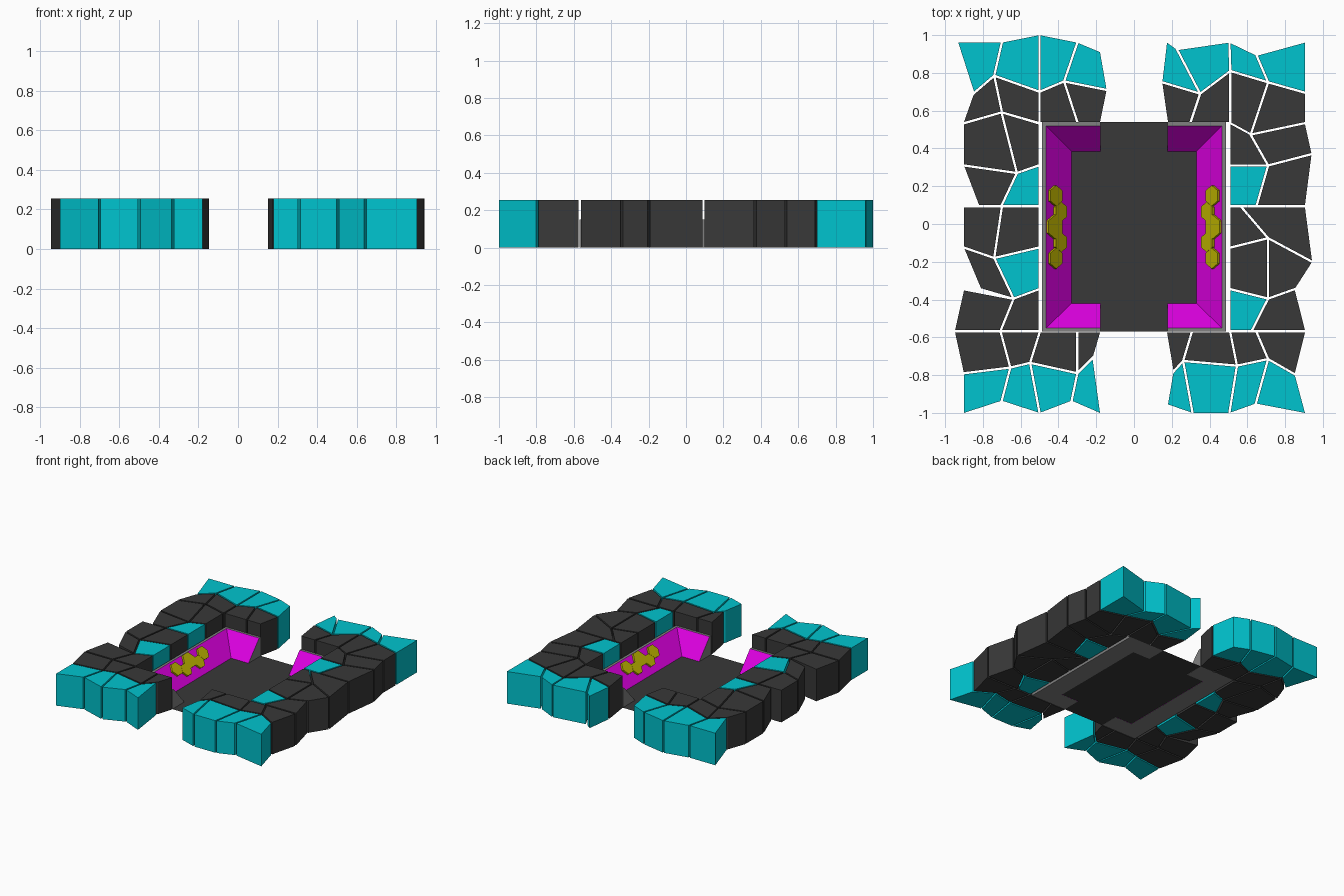
import bpy, bmesh, math
from mathutils import Vector, Matrix

if "Cube" in bpy.data.objects:
    bpy.data.objects.remove(bpy.data.objects["Cube"])

HEIGHT, GAP = 0.255, 0.006


def material(name, rgb):
    m = bpy.data.materials.new(name)
    m.diffuse_color = (*rgb, 1)
    m.use_nodes = True
    m.node_tree.nodes["Principled BSDF"].inputs["Base Color"].default_value = m.diffuse_color
    return m


DARK = material("dark_stone", (0.04, 0.04, 0.04))
CYAN = material("cyan_stone", (0.0, 0.55, 0.62))
GREY = material("grey_rim", (0.22, 0.22, 0.22))
MAGENTA = material("magenta_bank", (0.72, 0.0, 0.75))
YELLOW = material("yellow_cell", (0.52, 0.46, 0.0))


def finish(name, bm, mats):
    bmesh.ops.recalc_face_normals(bm, faces=bm.faces)
    me = bpy.data.meshes.new(name)
    bm.to_mesh(me)
    bm.free()
    ob = bpy.data.objects.new(name, me)
    bpy.context.collection.objects.link(ob)
    for m in mats:
        me.materials.append(m)
    return ob


def inset(p, d):
    # move each edge of a quad inwards by its own distance
    area = sum(p[i].cross(p[(i + 1) % 4]) for i in range(4))
    if area < 0:
        p, d = p[::-1], [d[2], d[1], d[0], d[3]]
    n = []
    for i in range(4):
        e = (p[(i + 1) % 4] - p[i]).normalized()
        n.append(Vector((-e.y, e.x)))
    out = []
    for i in range(4):
        a, b, da, db = n[i - 1], n[i], d[i - 1], d[i]
        det = a.cross(b)
        if abs(det) < 0.1:
            v = b * db
        else:
            v = Vector((da * b.y - db * a.y, a.x * db - b.x * da)) / det
        out.append(p[i] + v)
    return out


def course(name, rows, colours):
    # a patch of stones between rows of corner points; D = dark, C = cyan
    bm = bmesh.new()
    rows = [[Vector(q) for q in r] for r in rows]
    m, n = len(rows) - 1, len(rows[0]) - 1
    for i in range(m):
        for j in range(n):
            quad = [rows[i][j], rows[i][j + 1], rows[i + 1][j + 1], rows[i + 1][j]]
            d = [GAP * f for f in (i > 0, j < n - 1, i < m - 1, j > 0)]
            q = inset(quad, d)
            lo = [bm.verts.new((v.x, v.y, 0)) for v in q]
            hi = [bm.verts.new((v.x, v.y, HEIGHT)) for v in q]
            faces = [bm.faces.new(lo[::-1]), bm.faces.new(hi)]
            for k in range(4):
                l = (k + 1) % 4
                faces.append(bm.faces.new((lo[k], lo[l], hi[l], hi[k])))
            for f in faces:
                f.material_index = int(colours[i][j] == "C")
    finish(name, bm, [DARK, CYAN])


# back and front corner blocks
course("back_left_stones", [
    [(-.93, .96), (-.70, .96), (-.50, 1.0), (-.30, .96), (-.18, .91)],
    [(-.845, .695), (-.74, .785), (-.50, .70), (-.37, .755), (-.145, .71)],
    [(-.90, .54), (-.70, .597), (-.50, .54), (-.30, .54), (-.18, .54)]],
    ["CCCC", "DDDD"])
course("back_right_stones", [
    [(.175, .96), (.23, .92), (.505, .96), (.65, .89), (.905, .96)],
    [(.15, .75), (.35, .69), (.51, .81), (.71, .75), (.905, .695)],
    [(.18, .54), (.30, .54), (.51, .54), (.62, .48), (.905, .54)]],
    ["CCCC", "DDDD"])
course("front_left_stones", [
    [(-.947, -.575), (-.705, -.575), (-.50, -.575), (-.30, -.575), (-.18, -.575)],
    [(-.90, -.79), (-.655, -.76), (-.55, -.735), (-.30, -.79), (-.22, -.71)],
    [(-.90, -1.0), (-.70, -.935), (-.50, -1.0), (-.33, -.935), (-.18, -1.0)]],
    ["DDDD", "CCCC"])
course("front_right_stones", [
    [(.175, -.575), (.305, -.575), (.51, -.575), (.65, -.575), (.905, -.575)],
    [(.21, -.78), (.26, -.725), (.545, -.75), (.71, -.715), (.85, -.795)],
    [(.18, -.955), (.31, -1.0), (.505, -1.0), (.645, -.95), (.905, -1.0)]],
    ["DDDD", "CCCC"])

# left side wall, two stones thick
course("left_wall_back", [
    [(-.90, .527), (-.70, .585), (-.505, .527)],
    [(-.90, .31), (-.62, .27), (-.505, .31)],
    [(-.82, .10), (-.70, .10), (-.505, .10)]], ["DD", "DC"])
course("left_wall_middle", [
    [(-.90, .088), (-.70, .088), (-.505, .088)],
    [(-.90, -.125), (-.74, -.18), (-.505, -.125)],
    [(-.81, -.34), (-.64, -.39), (-.505, -.34)]], ["DD", "DC"])
course("left_wall_front", [
    [(-.90, -.352), (-.64, -.402), (-.505, -.352)],
    [(-.947, -.562), (-.705, -.562), (-.505, -.562)]], ["DD"])

# right side wall
course("right_wall_back", [
    [(.51, .528), (.62, .468), (.905, .528)],
    [(.51, .31), (.71, .31), (.94, .37)],
    [(.51, .10), (.65, .10), (.905, .10)]], ["DD", "CD"])
course("right_wall_front", [
    [(.51, .088), (.57, .088), (.905, .088)],
    [(.51, -.125), (.71, -.075), (.943, -.20)],
    [(.51, -.345), (.71, -.395), (.85, -.345)],
    [(.51, -.562), (.625, -.562), (.905, -.562)]], ["DD", "DD", "CD"])


# sloped bank along each side, with a grey rim and cut ends at the doorways
def bank(name, s):
    bm = bmesh.new()
    loops = []
    for x, yb, yf, z in ((.487, .54, -.57, 0), (.487, .54, -.57, .15),
                         (.465, .52, -.55, .15), (.33, .385, -.42, 0)):
        pts = ((.178, yb), (x, yb), (x, yf), (.178, yf))
        loops.append([bm.verts.new((s * a, b, z)) for a, b in pts])
    for i in range(4):
        a, b = loops[i], loops[(i + 1) % 4]
        for k in range(3):
            f = bm.faces.new((a[k], a[k + 1], b[k + 1], b[k]))
            f.material_index = int(i == 2)
    for k in (0, 3):
        bm.faces.new([l[k] for l in loops])
    finish(name, bm, [GREY, MAGENTA])


# hexagonal cells set on the long slope
def cells(name, s):
    bm = bmesh.new()
    normal = Vector((-.15 * s, 0, .135)).normalized()
    along = Vector((0, 1, 0))
    across = along.cross(normal)
    for x, y, r in ((.422, .15, .055), (.395, .065, .052), (.427, -.015, .064),
                    (.395, -.097, .052), (.422, -.182, .055)):
        c = Vector((s * x, y, (x - .33) / .135 * .15))
        rot = Matrix((along, across, normal)).transposed().to_4x4()
        if rot.determinant() < 0:
            rot = rot @ Matrix.Diagonal((1, -1, 1, 1))
        bmesh.ops.create_cone(bm, cap_ends=True, segments=6, radius1=r, radius2=r,
                              depth=.03, matrix=Matrix.Translation(c) @ rot @ Matrix.Rotation(math.pi / 2, 4, "Z"))
    # turn each cell so a corner points along the wall
    tips = max(v.co.y for v in bm.verts)
    if tips < .2:
        for x, y in ((.422, .15), (.395, .065), (.427, -.015), (.395, -.097), (.422, -.182)):
            c = Vector((s * x, y, (x - .33) / .135 * .15))
            vs = [v for v in bm.verts if (v.co - c).length < .001]
            bmesh.ops.rotate(bm, verts=vs, cent=c, matrix=Matrix.Rotation(math.pi / 6, 3, normal))
    finish(name, bm, [YELLOW])


for side, s in (("left", -1), ("right", 1)):
    bank(side + "_bank", s)
    cells(side + "_cells", s)

# flat floor running out through both doorways
bm = bmesh.new()
bm.faces.new([bm.verts.new((x, y, 0.001)) for x, y in (
    (-.178, -.57), (.178, -.57), (.178, -.42), (.33, -.42), (.33, .385), (.178, .385),
    (.178, .54), (-.178, .54), (-.178, .385), (-.33, .385), (-.33, -.42), (-.178, -.42))])
finish("floor", bm, [DARK])
